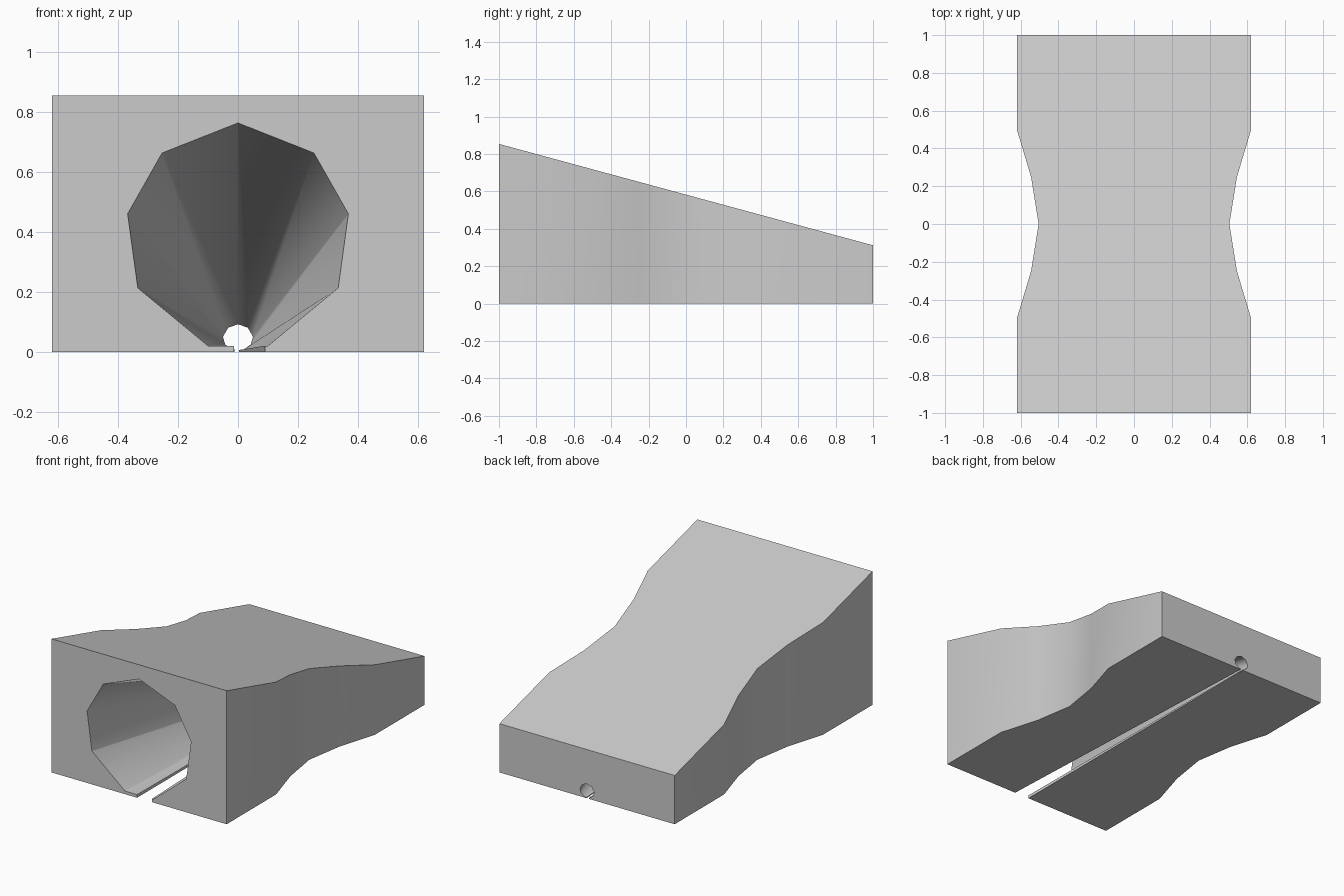
import bpy
import bmesh

cube = bpy.data.objects.get("Cube")
if cube:
    bpy.data.objects.remove(cube, do_unlink=True)

grey = bpy.data.materials.new("plain grey")
grey.use_nodes = True
colour = (0.6, 0.6, 0.6, 1)
grey.diffuse_color = colour
grey.node_tree.nodes["Principled BSDF"].inputs["Base Color"].default_value = colour


def loft(name, start, end):
    """Closed solid between two matching rings of points."""
    bm = bmesh.new()
    a = [bm.verts.new(p) for p in start]
    b = [bm.verts.new(p) for p in end]
    bm.faces.new(a)
    bm.faces.new(b)
    for i in range(len(a)):
        j = (i + 1) % len(a)
        bm.faces.new((a[i], a[j], b[j], b[i]))
    bmesh.ops.recalc_face_normals(bm, faces=bm.faces)
    mesh = bpy.data.meshes.new(name)
    bm.to_mesh(mesh)
    bm.free()
    mesh.materials.append(grey)
    obj = bpy.data.objects.new(name, mesh)
    bpy.context.collection.objects.link(obj)
    return obj


def tunnel(name, front, back):
    """Loft along y, run slightly past both ends of the body."""
    def ring(t):
        return [(f[0] + (b[0] - f[0]) * t, 2 * t - 1, f[1] + (b[1] - f[1]) * t)
                for f, b in zip(front, back)]
    return loft(name, ring(-0.01), ring(1.01))


def mirrored(half):
    """Complete a section whose first point lies on the centre line."""
    return half + [(-x, z) for x, z in reversed(half[1:])]


# Waisted body with a sloping top
side = [(0.62, -1), (0.62, -0.5), (0.545, -0.25), (0.505, 0),
        (0.545, 0.25), (0.62, 0.5), (0.62, 1)]
outline = side + [(-x, y) for x, y in reversed(side)]
body = loft("wedge_body", [(x, y, 0) for x, y in outline],
            [(x, y, 0.583 - 0.271 * y) for x, y in outline])

# Tapering nine-sided bore
bore = tunnel("bore_cutter",
              mirrored([(0, 0.763), (0.253, 0.663), (0.368, 0.46), (0.334, 0.213), (0.1, 0.02)]),
              mirrored([(0, 0.092), (0.033, 0.08), (0.05, 0.05), (0.043, 0.025), (0.017, 0.006)]))

# Narrowing slot through the floor
slot = tunnel("slot_cutter",
              [(-0.014, -0.05), (0.09, -0.05), (0.09, 0.04), (-0.014, 0.04)],
              [(-0.012, -0.05), (0.004, -0.05), (0.004, 0.04), (-0.012, 0.04)])

bpy.context.view_layer.objects.active = body
for cutter in (bore, slot):
    cutter.hide_render = True
    mod = body.modifiers.new(cutter.name, "BOOLEAN")
    mod.operation = "DIFFERENCE"
    mod.solver = "EXACT"
    mod.object = cutter
    bpy.ops.object.modifier_apply(modifier=mod.name)
    bpy.data.objects.remove(cutter, do_unlink=True)

# Soft curved walls, crisp outer corners
bpy.ops.object.select_all(action="DESELECT")
body.select_set(True)
bpy.ops.object.shade_smooth_by_angle(angle=0.8)
